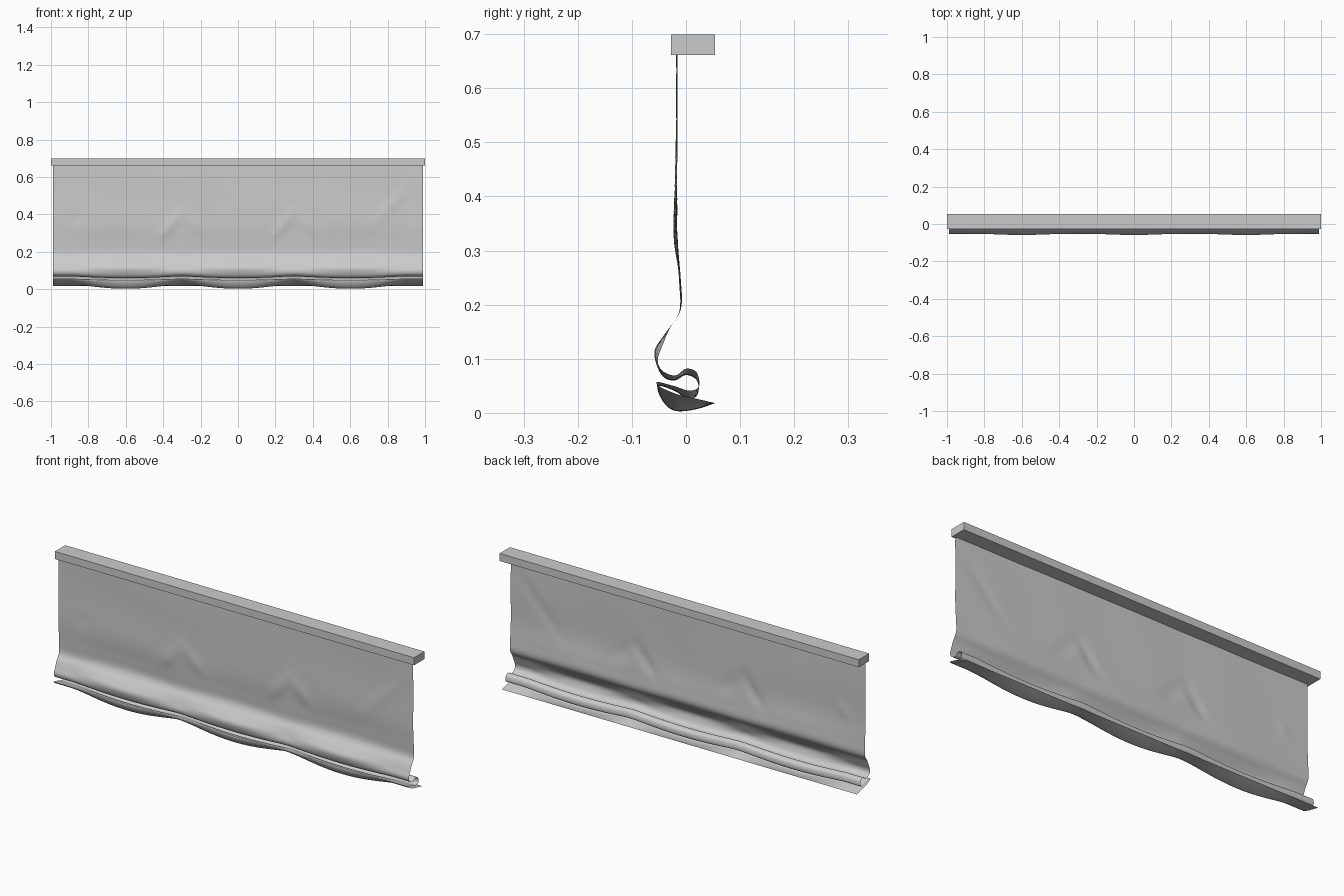
import bpy, bmesh, math
from mathutils import Vector

old = bpy.data.objects.get("Cube")
if old:
    bpy.data.objects.remove(old, do_unlink=True)

grey = bpy.data.materials.new("light grey")
grey.use_nodes = True
colour = (0.6, 0.6, 0.6, 1)
grey.diffuse_color = colour
grey.node_tree.nodes["Principled BSDF"].inputs["Base Color"].default_value = colour


def add_object(name, bm):
    mesh = bpy.data.meshes.new(name)
    bm.to_mesh(mesh)
    bm.free()
    mesh.materials.append(grey)
    obj = bpy.data.objects.new(name, mesh)
    bpy.context.collection.objects.link(obj)
    return obj


# Head rail
bm = bmesh.new()
bmesh.ops.create_cube(bm, size=1)
bmesh.ops.scale(bm, vec=(2, 0.082, 0.038), verts=bm.verts)
bmesh.ops.translate(bm, vec=(0, 0.013, 0.68), verts=bm.verts)
add_object("head_rail", bm)

# Cloth sections (y, z) from rail to hem: where it sags, and where a cord lifts it
SAG = [(-.017, .668), (-.017, .5), (-.018, .35), (-.010, .25), (-.010, .19),
       (-.04, .145), (-.058, .115), (-.053, .085), (-.04, .065), (-.02, .06),
       (0, .07), (.02, .06), (.022, .035), (.005, .025), (-.02, .04),
       (-.05, .05), (-.05, .035), (-.035, .012), (-.015, .003), (.02, .007), (.054, .018)]
LIFT = [(-.017, .668), (-.017, .5), (-.017, .35), (-.013, .25), (-.012, .19),
        (-.03, .155), (-.042, .125), (-.052, .10), (-.045, .08), (-.02, .07),
        (0, .083), (.02, .076), (.024, .05), (.005, .043), (-.02, .05),
        (-.053, .058), (-.048, .05), (-.03, .043), (-.01, .036), (.02, .028), (.054, .018)]


def smooth_path(points, steps=6):
    """Catmull-Rom curve through the points."""
    p = [Vector(q) for q in points]
    p = [2 * p[0] - p[1]] + p + [2 * p[-1] - p[-2]]
    path = []
    for a, b, c, d in zip(p, p[1:], p[2:], p[3:]):
        for i in range(steps):
            t = i / steps
            path.append(0.5 * (2 * b + (c - a) * t + (2 * a - 5 * b + 4 * c - d) * t * t
                               + (3 * b - a - 3 * c + d) * t ** 3))
    return path + [p[-2]]


def crease(x, z, cx, cz, slope, width, length):
    """Soft slanted ridge centred on (cx, cz)."""
    dx, dz = x - cx, z - cz
    along = dx * math.cos(slope) + dz * math.sin(slope)
    across = dz * math.cos(slope) - dx * math.sin(slope)
    return math.exp(-(along / length) ** 2 - (across / width) ** 2)


def wrinkle(x, z):
    if z < 0.2:
        return 0
    fade = min(1, (z - 0.2) / 0.1)
    y = 0.0012 * math.sin(9 * x + 7 * z) * math.sin(5 * x - 11 * z)
    for side in (-1, 1):
        y -= 0.006 * crease(x, z, side * 0.3 - 0.06, 0.34, 0.9, 0.025, 0.09)
        y -= 0.004 * crease(x, z, side * 0.3 + 0.06, 0.35, -0.7, 0.03, 0.09)
    y -= 0.004 * crease(x, z, 0.82, 0.45, 0.8, 0.025, 0.15)
    y += 0.003 * crease(x, z, -0.86, 0.38, 0.7, 0.02, 0.04)
    return y * fade


# Gathered cloth with scalloped folds and hem
sag_path, lift_path = smooth_path(SAG), smooth_path(LIFT)
columns = 160
bm = bmesh.new()
rows = []
for i in range(columns + 1):
    x = 0.988 * (2 * i / columns - 1)
    swing = math.cos(math.pi * min(abs(x), 0.9) / 0.6)
    weight = math.sqrt(swing * swing + 0.01) / math.sqrt(1.01)
    row = []
    for s, l in zip(sag_path, lift_path):
        y, z = l.lerp(s, weight)
        row.append(bm.verts.new((x, y + wrinkle(x, z), z)))
    rows.append(row)
for r0, r1 in zip(rows, rows[1:]):
    for a, b, c, d in zip(r0, r1, r1[1:], r0[1:]):
        bm.faces.new((a, d, c, b))
cloth = add_object("gathered_cloth", bm)
bpy.ops.object.select_all(action="DESELECT")
cloth.select_set(True)
bpy.context.view_layer.objects.active = cloth
bpy.ops.object.shade_smooth_by_angle(angle=math.radians(60))
